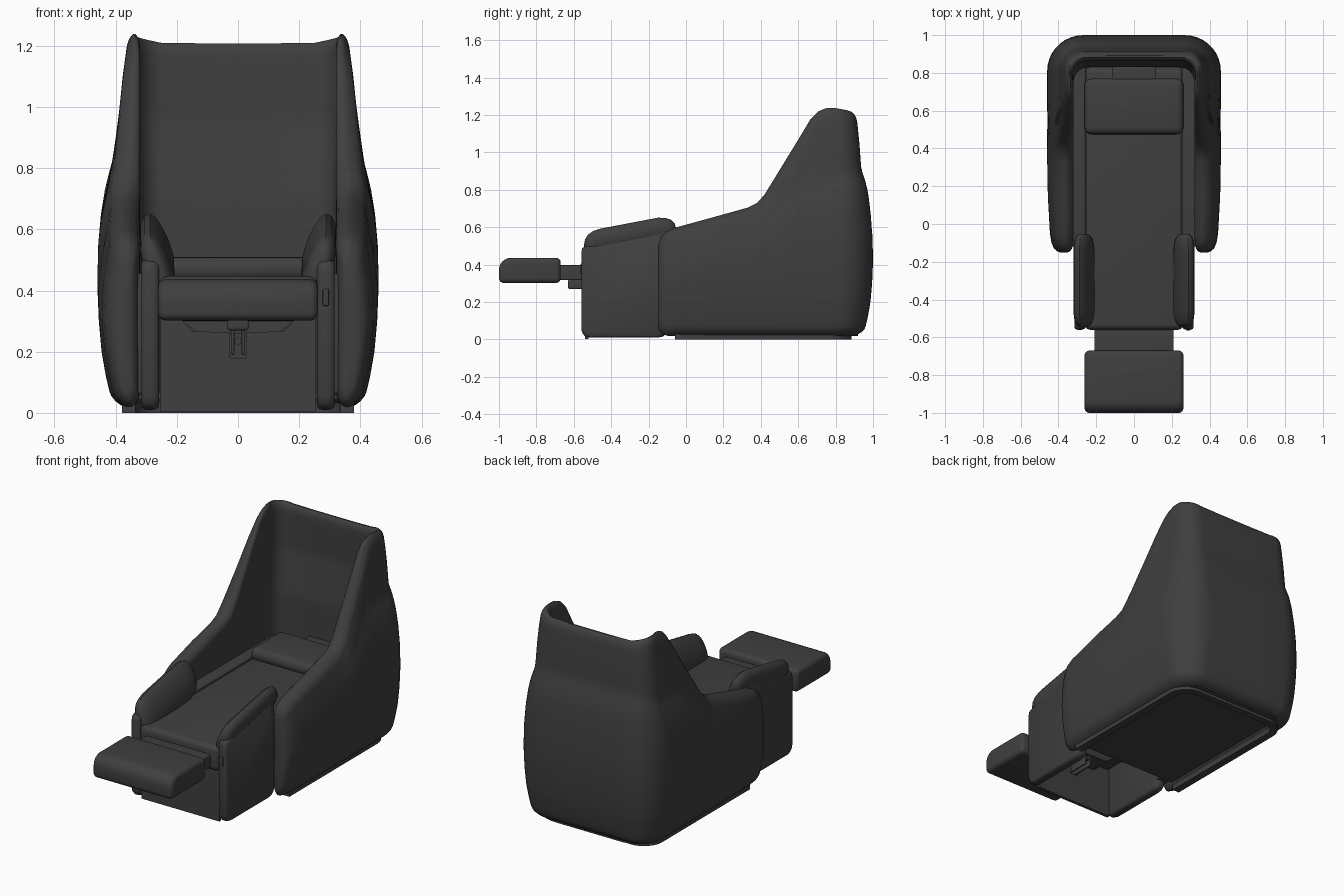
import bpy, bmesh, math
from mathutils import Vector

if "Cube" in bpy.data.objects:
    bpy.data.objects.remove(bpy.data.objects["Cube"])

mat = bpy.data.materials.new("charcoal_upholstery")
mat.diffuse_color = (0.05, 0.05, 0.05, 1)
mat.use_nodes = True
mat.node_tree.nodes["Principled BSDF"].inputs["Base Color"].default_value = mat.diffuse_color


def finish(name, bm, bevel=0.0, segs=4):
    bmesh.ops.recalc_face_normals(bm, faces=bm.faces)
    if bevel:
        edges = [e for e in bm.edges if len(e.link_faces) == 2 and e.calc_face_angle() > 0.6]
        bmesh.ops.bevel(bm, geom=edges, offset=bevel, segments=segs, profile=0.5,
                        affect='EDGES', clamp_overlap=True)
    me = bpy.data.meshes.new(name)
    bm.to_mesh(me)
    bm.free()
    me.materials.append(mat)
    ob = bpy.data.objects.new(name, me)
    bpy.context.collection.objects.link(ob)
    bpy.ops.object.select_all(action='DESELECT')
    ob.select_set(True)
    bpy.context.view_layer.objects.active = ob
    bpy.ops.object.shade_smooth_by_angle(angle=math.radians(40))
    return ob


def loft(name, rings, bevel=0.0):
    """Skin closed rings of equal length and cap both ends."""
    bm = bmesh.new()
    vs = [[bm.verts.new(p) for p in r] for r in rings]
    n = len(vs[0])
    for a, b in zip(vs, vs[1:]):
        for i in range(n):
            bm.faces.new((a[i], a[(i + 1) % n], b[(i + 1) % n], b[i]))
    bm.faces.new(vs[0])
    bm.faces.new(vs[-1])
    return finish(name, bm, bevel)


def side_prism(name, profile, x0, x1, bevel):
    """Extrude a (y, z) profile across x."""
    return loft(name, [[(x, y, z) for y, z in profile] for x in (x0, x1)], bevel)


def box(name, x0, x1, y0, y1, z0, z1, bevel=0.0):
    return side_prism(name, [(y0, z0), (y1, z0), (y1, z1), (y0, z1)], x0, x1, bevel)


def lerp(table, v):
    if v <= table[0][0]:
        return table[0][1]
    for (a, fa), (b, fb) in zip(table, table[1:]):
        if v <= b:
            return fa + (fb - fa) * (v - a) / (b - a)
    return table[-1][1]


# Wraparound shell: bulging outer wall, rounded rim, upright inner wall
OUTER_INSET = [(0.02, 0.055), (0.06, 0.042), (0.12, 0.028), (0.2, 0.014), (0.3, 0.005),
               (0.42, 0), (0.55, 0.003), (0.65, 0.012), (0.73, 0.025), (0.8, 0.042),
               (0.86, 0.063), (1.0, 0.073), (1.1, 0.083), (1.24, 0.102)]
RIM = [(-0.15, 0.50), (-0.143, 0.53), (-0.13, 0.555), (-0.10, 0.58), (-0.05, 0.60),
       (0.15, 0.655), (0.33, 0.705), (0.38, 0.73), (0.42, 0.775), (0.46, 0.84), (0.635, 1.10),
       (0.695, 1.185), (0.735, 1.22), (0.78, 1.236), (0.81, 1.238)]
stations = []   # outer point, inner point, normal, rim height, bottom height, end width
for y, h in RIM:
    px = lerp([(-0.15, 0.44), (0.0, 0.455), (0.2, 0.46)], y)
    w = lerp([(-0.15, 0.36), (-0.143, 0.6), (-0.13, 0.8), (-0.10, 0.96), (-0.05, 1)], y)
    zb = lerp([(-0.15, 0.07), (-0.143, 0.045), (-0.13, 0.03), (-0.10, 0.02)], y)
    yi = lerp([(-0.15, -0.15), (0.5, 0.5), (0.81, 0.75)], y)
    stations.append((Vector((px, y, 0)), Vector((0.32, yi, 0)), Vector((1, 0, 0)), h, zb, w))
for k in range(1, 10):
    a = math.pi / 2 * k / 9
    n = Vector((math.cos(a), math.sin(a), 0))
    stations.append((Vector((0.27, 0.81, 0)) + n * 0.19, Vector((0.24, 0.75, 0)) + n * 0.08,
                     n, 1.238 - 0.028 * (k / 9) ** 1.3, 0.02, 1))
stations.append((Vector((0.12, 1, 0)), Vector((0.11, 0.83, 0)), Vector((0, 1, 0)),
                 1.208, 0.02, 1))


def shell_ring(po, pi, n, h, zb, w):
    zs = [zb + d for d in (0, 0.006, 0.018, 0.035)]
    zs += [zb + 0.05 + (h - zb - 0.095) * i / 36 for i in range(37)]
    zs += [h - d for d in (0.03, 0.018, 0.008, 0.002, 0)]
    outer, inner = [], []
    for z in zs:
        zk = z - 0.05 * n.y * min(1, max(0, (z - 0.6) / 0.2))
        # outer side leans in toward the sloping arm rim
        soft = 0.035 * n.x * max(0, 1 - (h - z) / 0.3) ** 1.5 * min(1, max(0, (0.97 - h) / 0.25))
        a = po - n * (lerp(OUTER_INSET, zk) + soft)
        b = pi + n * (0.035 * max(0, n.y) * min(1, max(0, (z - 0.7) / 0.25)))
        d = min(1, (h - z) / 0.045, (z - zb) / 0.05)
        f = max(0.2, math.sqrt(max(0, 1 - (1 - d) ** 2))) * w
        mid, arm, up = (a + b) / 2, (a - b) / 2 * f, Vector((0, 0, z))
        outer.append(mid + arm + up)
        inner.append(mid - arm + up)
    return outer + inner[::-1]


half = [shell_ring(*s) for s in stations]
other = [[Vector((-v.x, v.y, v.z)) for v in r] for r in reversed(half)]
loft("wraparound_shell", half + other)


# Base frame with rounded rear corners, and the recessed floor inside it
def base_path(hx, y0, y1, r):
    arc = [(hx - r + r * math.cos(a), y1 - r + r * math.sin(a))
           for a in [math.pi / 2 * i / 8 for i in range(9)]]
    return [(hx, y0)] + arc + [(-x, y) for x, y in reversed(arc)] + [(-hx, y0)]


def base_frame(name, out, inn, z0, z1):
    loft(name, [[(xo, yo, z0), (xo, yo, z1), (xi, yi, z1), (xi, yi, z0)]
                for (xo, yo), (xi, yi) in zip(out, inn)])


base_frame("base_frame", base_path(0.38, -0.06, 0.885, 0.12),
           base_path(0.335, -0.06, 0.845, 0.08), 0.0, 0.06)
base_frame("rear_base_lip", base_path(0.36, 0.6, 0.92, 0.14),
           base_path(0.34, 0.6, 0.86, 0.1), 0.018, 0.04)
box("base_floor", -0.34, 0.34, -0.06, 0.85, 0.045, 0.075)

# Seat, lumbar pillow and its strap
box("seat_cushion", -0.262, 0.262, -0.56, 0.83, 0.30, 0.447, 0.03)
box("lumbar_pillow", -0.262, 0.262, 0.475, 0.77, 0.43, 0.51, 0.036)
box("pillow_strap", -0.115, 0.115, 0.74, 0.84, 0.44, 0.485, 0.008)

# Arm panels, arm pads and the rails between seat and shell
ARM = [(-0.56, 0.055), (-0.553, 0.032), (-0.54, 0.018), (-0.515, 0.01), (-0.15, 0.01),
       (-0.122, 0.016), (-0.105, 0.03), (-0.10, 0.055), (-0.10, 0.585), (-0.14, 0.572),
       (-0.54, 0.498), (-0.555, 0.488), (-0.56, 0.465)]
PAD = [(0.208, 0.475), (0.222, 0.447), (0.25, 0.45), (0.285, 0.495), (0.312, 0.55),
       (0.321, 0.59), (0.318, 0.625), (0.305, 0.648), (0.288, 0.655), (0.268, 0.642),
       (0.245, 0.607), (0.225, 0.565), (0.211, 0.52)]
PAD_ENDS = [(-0.545, 0.3), (-0.54, 0.55), (-0.525, 0.78), (-0.50, 0.93), (-0.46, 1),
            (-0.30, 1), (-0.15, 1), (-0.11, 0.95), (-0.08, 0.84), (-0.06, 0.62), (-0.052, 0.35)]
for side, s in (("right", 1), ("left", -1)):
    rings = []
    for t, f in ((0.258, 0), (0.263, 0.6), (0.275, 1), (0.299, 1), (0.311, 0.6), (0.316, 0)):
        k = 0.012 * (1 - f)     # rounded rims on both faces
        rings.append([(s * t, y + k * (1 if y < -0.33 else -1), z + k * (1 if z < 0.3 else -1))
                      for y, z in ARM])
    loft(side + "_arm_panel", rings)
    box(side + "_inner_rail", s * 0.255, s * 0.335, -0.12, 0.84, 0.06, 0.455, 0.012)
    rings = []
    for y, f in PAD_ENDS:
        dz = 0.19 * min(0, y + 0.13)
        rings.append([(s * (0.27 + (x - 0.27) * f), y, 0.56 + (z - 0.56) * f + dz)
                      for x, z in PAD])
    loft(side + "_arm_pad", rings)
box("recline_button", 0.277, 0.297, -0.565, -0.55, 0.35, 0.405, 0.004)

# Front board with a recess for the footrest linkage
BOARD = [(0.255, 0.003), (0.255, 0.31), (0.19, 0.31), (0.15, 0.268), (0.026, 0.262),
         (0.026, 0.18)]
outline = BOARD + [(-x, z) for x, z in reversed(BOARD)]
loft("front_board", [[(x, y, z) for x, z in outline] for y in (-0.54, -0.522)])

# Footrest linkage
box("footrest_slide", -0.21, 0.21, -0.69, -0.54, 0.318, 0.398, 0.006)
box("linkage_block", -0.035, 0.035, -0.63, -0.50, 0.27, 0.32, 0.008)
loft("linkage_housing", [[(sx * w, y, z) for sx, y in ((-1, -0.52), (1, -0.52), (1, -0.4),
                                                       (-1, -0.4))]
                         for w, z in ((0.13, 0.26), (0.19, 0.305))])
for s in (-1, 1):
    box("linkage_arm", s * 0.012, s * 0.022, -0.56, -0.40, 0.19, 0.275, 0.003)
loft("linkage_pin", [[(0.012 * math.cos(a), y, 0.235 + 0.012 * math.sin(a))
                      for a in [math.tau * i / 12 for i in range(12)]]
                     for y in (-0.56, -0.40)])

# Footrest pad with a rounded nose
nose = [(-0.935 - 0.065 * math.sin(a), 0.372 + 0.065 * math.cos(a))
        for a in [math.pi / 2 * i / 6 for i in range(7)]]
FOOT = [(-0.67, 0.302), (-0.67, 0.437)] + nose + [(-1.0, 0.302)]
side_prism("footrest_pad", FOOT, -0.262, 0.262, 0.026)
